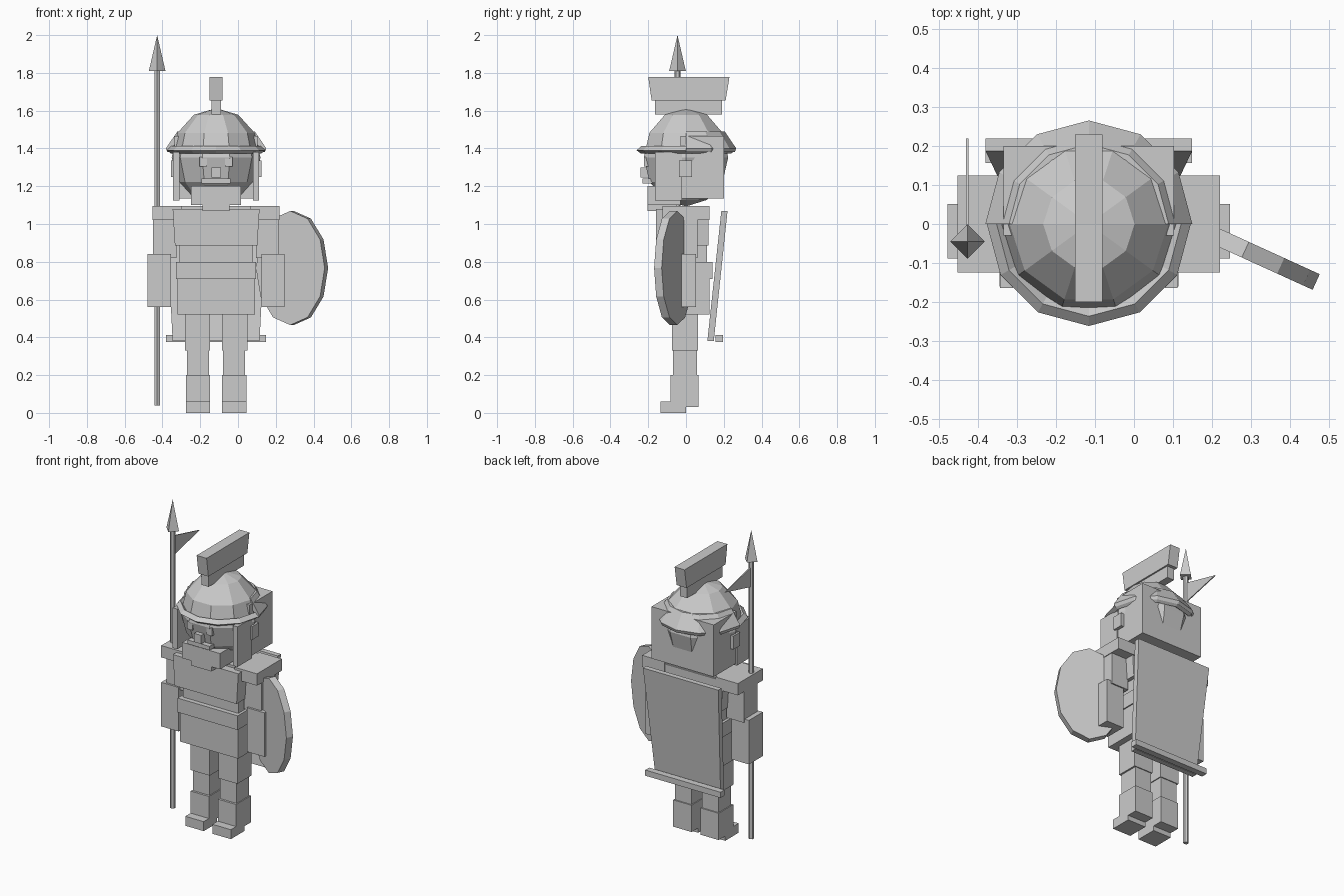
import bpy, bmesh, math
from mathutils import Matrix, Vector

if "Cube" in bpy.data.objects:
    bpy.data.objects.remove(bpy.data.objects["Cube"])

CX = -0.116  # body centre line

mat = bpy.data.materials.new("plain_grey")
mat.diffuse_color = (0.6, 0.6, 0.6, 1)
mat.use_nodes = True
mat.node_tree.nodes["Principled BSDF"].inputs["Base Color"].default_value = mat.diffuse_color


def finish(name, bm):
    bmesh.ops.recalc_face_normals(bm, faces=bm.faces)
    me = bpy.data.meshes.new(name)
    bm.to_mesh(me)
    bm.free()
    me.materials.append(mat)
    ob = bpy.data.objects.new(name, me)
    bpy.context.collection.objects.link(ob)
    return ob


def frustum(name, bottom, top):
    """Solid between two rectangles given as (x0, x1, y0, y1, z)."""
    bm = bmesh.new()
    rings = []
    for x0, x1, y0, y1, z in (bottom, top):
        rings.append([bm.verts.new(p) for p in ((x0, y0, z), (x1, y0, z), (x1, y1, z), (x0, y1, z))])
    a, b = rings
    bm.faces.new(a[::-1])
    bm.faces.new(b)
    for i in range(4):
        j = (i + 1) % 4
        bm.faces.new((a[i], a[j], b[j], b[i]))
    return finish(name, bm)


def box(name, x0, x1, y0, y1, z0, z1):
    return frustum(name, (x0, x1, y0, y1, z0), (x0, x1, y0, y1, z1))


def centred(name, half, y0, y1, z0, z1):
    return box(name, CX - half, CX + half, y0, y1, z0, z1)


def pair(name, d0, d1, y0, y1, z0, z1):
    """Two boxes mirrored about the body, d0..d1 away from its centre."""
    box(name + "_left", CX + d0, CX + d1, y0, y1, z0, z1)
    box(name + "_right", CX - d1, CX - d0, y0, y1, z0, z1)


def cone(name, r0, r1, z0, z1, seg, x, y, turn=0.0):
    bm = bmesh.new()
    bmesh.ops.create_cone(bm, cap_ends=True, segments=seg, radius1=r0, radius2=r1, depth=z1 - z0,
                          matrix=Matrix.Translation((x, y, (z0 + z1) / 2)) @ Matrix.Rotation(turn, 4, 'Z'))
    return finish(name, bm)


def sweep(name, profile, start, end, steps):
    """Turn a closed (radius, z) profile around the head; capped if not a full turn."""
    bm = bmesh.new()
    full = abs(end - start) >= 360
    rings = []
    for i in range(steps if full else steps + 1):
        a = math.radians(start + (end - start) * i / steps)
        rings.append([bm.verts.new((CX + r * math.cos(a), r * math.sin(a), z)) for r, z in profile])
    n = len(profile)
    for i in range(steps):
        a, b = rings[i], rings[(i + 1) % len(rings)]
        for k in range(n):
            m = (k + 1) % n
            bm.faces.new((a[k], a[m], b[m], b[k]))
    if not full:
        bm.faces.new(rings[0])
        bm.faces.new(rings[-1])
    return finish(name, bm)


# Legs
pair("foot", 0.031, 0.16, -0.135, 0.0, 0.0, 0.06)
pair("boot", 0.031, 0.16, -0.082, 0.066, 0.03, 0.2)
pair("lower_leg", 0.037, 0.154, -0.068, 0.058, 0.2, 0.34)
pair("upper_leg", 0.031, 0.165, -0.075, 0.064, 0.33, 0.54)

# Torso
centred("waist", 0.205, -0.125, 0.125, 0.52, 0.71)
centred("belt", 0.212, -0.14, 0.14, 0.71, 0.8)
centred("midriff", 0.195, -0.11, 0.11, 0.8, 0.9)
frustum("chest", (CX - 0.218, CX + 0.218, -0.16, 0.12, 0.885), (CX - 0.23, CX + 0.23, -0.16, 0.12, 1.08))
centred("upper_back", 0.19, -0.11, 0.11, 1.05, 1.095)

# Arms
pair("shoulder_pad", 0.18, 0.337, -0.125, 0.125, 1.02, 1.095)
pair("upper_arm", 0.21, 0.333, -0.075, 0.06, 0.82, 1.03)
pair("forearm", 0.24, 0.363, -0.088, 0.052, 0.56, 0.84)

# Cape with a hem bar
frustum("cape", (CX - 0.23, CX + 0.23, 0.113, 0.147, 0.38), (CX - 0.265, CX + 0.265, 0.187, 0.22, 1.07))
centred("cape_hem_bar", 0.265, 0.157, 0.197, 0.376, 0.412)

# Head ball doubling as helmet dome
bm = bmesh.new()
bmesh.ops.create_uvsphere(bm, u_segments=10, v_segments=6, radius=1.0)
bmesh.ops.transform(bm, verts=bm.verts, matrix=Matrix.Translation((CX, 0, 1.353))
                    @ Matrix.Diagonal((0.235, 0.235, 0.26, 1)) @ Matrix.Rotation(math.pi / 2, 4, 'Z'))
finish("head_and_dome", bm)
centred("hair_block", 0.219, -0.03, 0.2, 1.135, 1.465)

# Face
pair("eye", 0.048, 0.087, -0.222, -0.15, 1.305, 1.355)
centred("nose", 0.025, -0.24, -0.17, 1.245, 1.3)
centred("mouth", 0.077, -0.23, -0.15, 1.215, 1.24)
centred("beard", 0.133, -0.205, -0.03, 1.1, 1.2)
centred("beard_tip", 0.072, -0.205, -0.05, 1.07, 1.11)

# Helmet
sweep("helmet_brim", [(0.215, 1.39), (0.237, 1.412), (0.262, 1.39), (0.237, 1.372)], 0, 360, 12)
sweep("neck_guard", [(0.19, 1.49), (0.205, 1.49), (0.266, 1.4), (0.258, 1.38), (0.2, 1.44)], 0, 180, 6)
pair("cheek_guard", 0.195, 0.228, -0.165, -0.02, 1.125, 1.38)
pair("ear_plate", 0.21, 0.24, -0.036, 0.032, 1.25, 1.335)
centred("crest_base", 0.025, -0.165, 0.19, 1.58, 1.66)
frustum("crest", (CX - 0.035, CX + 0.035, -0.182, 0.21, 1.655), (CX - 0.035, CX + 0.035, -0.2, 0.23, 1.778))

# Spear and pennant
SX, SY = -0.428, -0.045
cone("spear_shaft", 0.016, 0.016, 0.04, 1.82, 6, SX, SY)
cone("spear_tip", 0.044, 0.0, 1.81, 2.0, 4, SX, SY)
bm = bmesh.new()
tri = [bm.verts.new((SX - 0.003, y, z)) for y, z in ((SY, 1.77), (SY, 1.64), (0.22, 1.705))]
face = bm.faces.new(tri)
out = bmesh.ops.extrude_face_region(bm, geom=[face])
bmesh.ops.translate(bm, vec=(0.006, 0, 0), verts=[v for v in out["geom"] if isinstance(v, bmesh.types.BMVert)])
if not face.is_valid or len(bm.faces) < 5:
    bm.faces.new(tri)
finish("pennant", bm)

# Oval shield, angled outwards
bm = bmesh.new()
bmesh.ops.create_cone(bm, cap_ends=True, segments=12, radius1=1, radius2=1, depth=0.044)
bmesh.ops.transform(bm, verts=bm.verts, matrix=Matrix.Translation((0.286, -0.066, 0.767))
                    @ Matrix.Rotation(math.radians(-24.5), 4, 'Z') @ Matrix.Rotation(math.pi / 2, 4, 'X')
                    @ Matrix.Diagonal((0.2, 0.302, 1, 1)))
finish("shield", bm)
